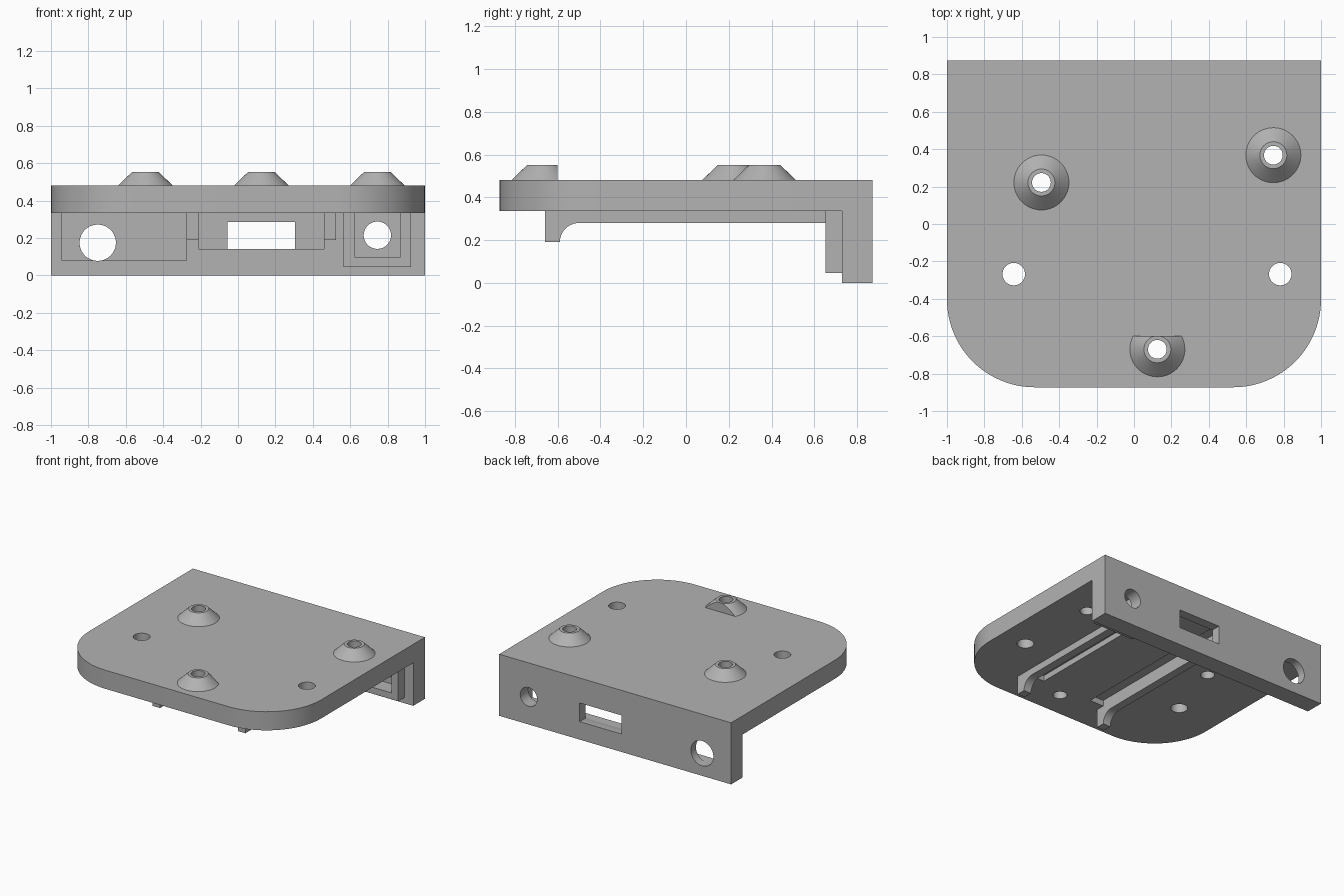
import bpy, bmesh, math
from mathutils import Matrix, Vector

cube = bpy.data.objects.get("Cube")
if cube:
    bpy.data.objects.remove(cube, do_unlink=True)

grey = bpy.data.materials.new("plain_grey")
grey.use_nodes = True
GREY = (0.45, 0.45, 0.45, 1)
grey.diffuse_color = GREY
grey.node_tree.nodes["Principled BSDF"].inputs["Base Color"].default_value = GREY

FRONT, BACK = -0.873, 0.873
UNDER, TOP = 0.335, 0.48
WALL = 0.73
helpers = []


def make(name, bm):
    bmesh.ops.recalc_face_normals(bm, faces=bm.faces[:])
    mesh = bpy.data.meshes.new(name)
    bm.to_mesh(mesh)
    bm.free()
    mesh.materials.append(grey)
    obj = bpy.data.objects.new(name, mesh)
    bpy.context.collection.objects.link(obj)
    return obj


def box(name, x, y, z):
    bm = bmesh.new()
    mid = Vector([(a + b) / 2 for a, b in (x, y, z)])
    size = [b - a for a, b in (x, y, z)]
    bmesh.ops.create_cube(bm, size=1, matrix=Matrix.Translation(mid) @ Matrix.Diagonal((*size, 1)))
    return make(name, bm)


def cone(name, centre, r1, r2, depth, along_y=False):
    bm = bmesh.new()
    turn = Matrix.Rotation(math.pi / 2 if along_y else 0, 4, 'X')
    bmesh.ops.create_cone(bm, cap_ends=True, segments=64, radius1=r1, radius2=r2,
                          depth=depth, matrix=Matrix.Translation(centre) @ turn)
    return make(name, bm)


def prism(name, points, push):
    bm = bmesh.new()
    face = bm.faces.new([bm.verts.new(p) for p in points])
    out = bmesh.ops.extrude_face_region(bm, geom=[face])["geom"]
    bmesh.ops.translate(bm, vec=push, verts=[g for g in out if isinstance(g, bmesh.types.BMVert)])
    return make(name, bm)


def arc(cx, cy, r, start, end, steps):
    for i in range(steps + 1):
        a = math.radians(start + (end - start) * i / steps)
        yield cx + r * math.cos(a), cy + r * math.sin(a)


def combine(obj, others, operation='DIFFERENCE'):
    for other in others:
        mod = obj.modifiers.new("combine", 'BOOLEAN')
        mod.operation, mod.solver, mod.object = operation, 'EXACT', other
        other.hide_render = True
        if other not in helpers:
            helpers.append(other)
    bpy.context.view_layer.objects.active = obj
    for mod in list(obj.modifiers):
        bpy.ops.object.modifier_apply(modifier=mod.name)


# Top plate with two rounded front corners, joined to the rear wall
R = 0.47
outline = [(1, BACK), (-1, BACK)]
outline += arc(-1 + R, FRONT + R, R, 180, 270, 24)
outline += arc(1 - R, FRONT + R, R, 270, 360, 24)
body = prism("plate_and_rear_wall", [(x, y, UNDER) for x, y in outline], (0, 0, TOP - UNDER))
combine(body, [box("wall_block", (-1, 1), (WALL, BACK), (0, TOP))], 'UNION')

# Pockets in the wall and shallow grooves under the plate
pocket = box("boss_pocket", (0.625, 0.865), (0.6, 0.775), (0.095, UNDER))
cuts = [
    pocket,
    box("round_port_pocket", (-0.94, -0.275), (0.6, 0.81), (0.08, UNDER)),
    box("window_pocket", (-0.21, 0.46), (0.6, 0.80), (0.14, UNDER)),
    box("window", (-0.055, 0.305), (0.6, 1), (0.14, 0.285)),
    cone("large_port", (-0.75, 0.8, 0.175), 0.097, 0.097, 0.5, True),
    cone("small_port", (0.745, 0.85, 0.215), 0.073, 0.073, 0.4, True),
    box("groove_a", (0.34, 0.46), (-0.59, 0.8), (0.3, 0.38)),
    box("groove_b", (-0.21, -0.09), (-0.59, 0.8), (0.3, 0.38)),
]

# Holes through the plate
posts = [(-0.495, 0.222), (0.745, 0.368), (0.125, -0.67)]
bores = [cone("bore", (x, y, 0.45), 0.05, 0.05, 0.4) for x, y in posts]
cuts += bores
cuts += [cone("screw_hole", (x, -0.268, 0.45), 0.06, 0.06, 0.4) for x in (-0.643, 0.782)]
combine(body, cuts)
parts = [body]

# Conical standoffs, the front one cut flat behind
for i, (x, y) in enumerate(posts):
    post = cone(f"standoff_{i + 1}", (x, y, TOP + 0.036), 0.147, 0.072, 0.072)
    trims = [bores[i]]
    if i == 2:
        trims.append(box("flat_cut", (x - 0.3, x + 0.3), (-0.6, -0.3), (0.4, 0.7)))
    combine(post, trims)
    parts.append(post)

# Frame around the small port
frame = box("port_frame", (0.565, 0.925), (0.652, WALL), (0.045, UNDER))
combine(frame, [pocket])
parts.append(frame)

# Two rails with a filleted stop at the front end
side = [(WALL, UNDER), (-0.66, UNDER), (-0.66, 0.19), (-0.59, 0.19)]
side += arc(-0.5, 0.19, 0.09, 180, 90, 10)
side += [(WALL, 0.28)]
del side[4]
for name, x in (("rail_left", 0.46), ("rail_right", -0.275)):
    parts.append(prism(name, [(x, y, z) for y, z in side], (0.065, 0, 0)))

for h in helpers:
    bpy.data.objects.remove(h, do_unlink=True)

bpy.ops.object.select_all(action='DESELECT')
for p in parts:
    p.select_set(True)
bpy.context.view_layer.objects.active = body
bpy.ops.object.shade_smooth_by_angle(angle=math.radians(30))
